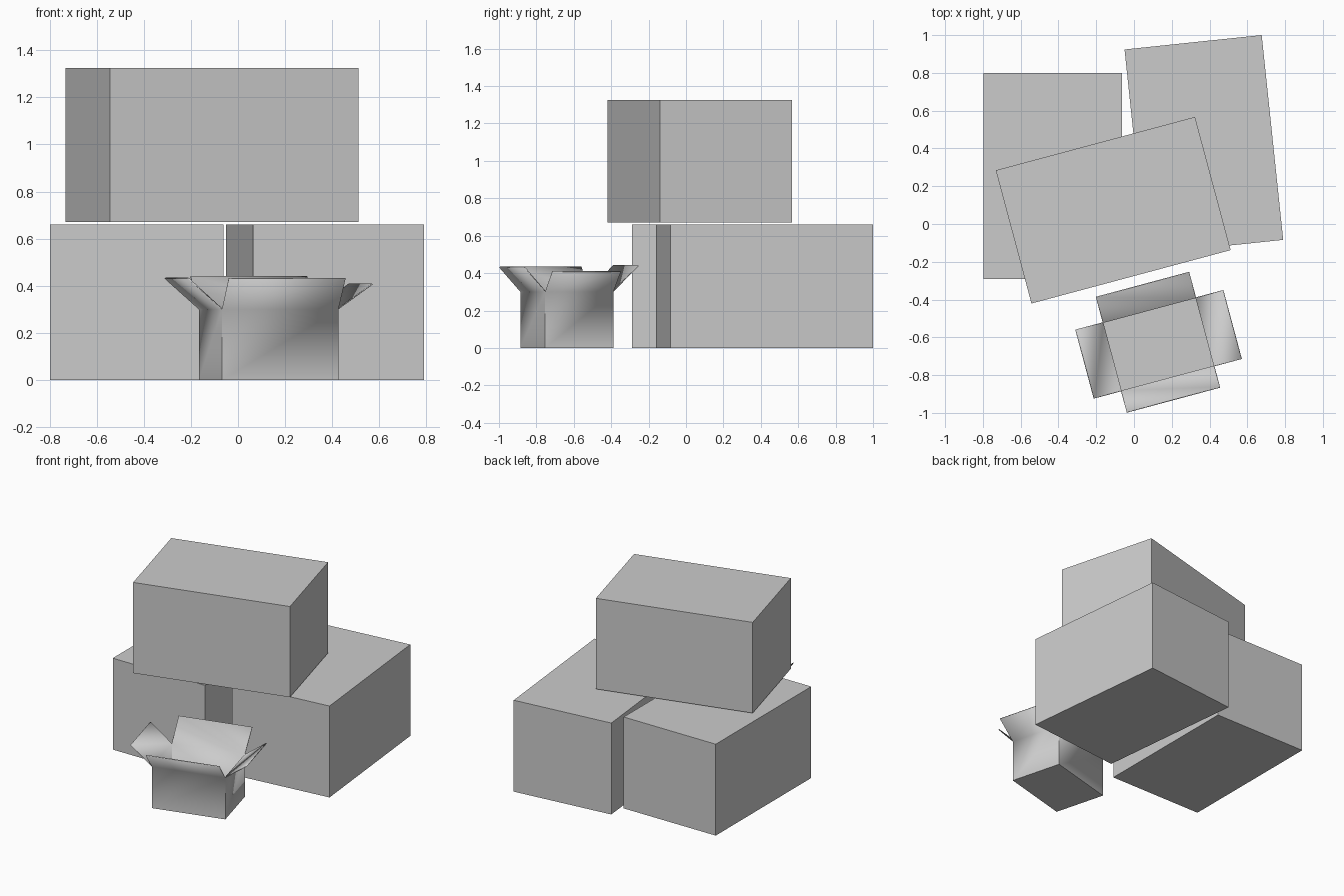
import bpy, bmesh
from math import radians
from mathutils import Matrix

if "Cube" in bpy.data.objects:
    bpy.data.objects.remove(bpy.data.objects["Cube"])


def finish(name, bm, loc, angle):
    mesh = bpy.data.meshes.new(name)
    bm.to_mesh(mesh)
    bm.free()
    ob = bpy.data.objects.new(name, mesh)
    bpy.context.collection.objects.link(ob)
    ob.location = loc
    ob.rotation_euler.z = radians(angle)
    return ob


def closed_box(name, loc, size, angle=0):
    bm = bmesh.new()
    bmesh.ops.create_cube(bm, size=1, matrix=Matrix.Diagonal((*size, 1)))
    return finish(name, bm, loc, angle)


# Three large closed boxes: two on the floor, one stacked across them
closed_box("left_box", (-0.43, 0.255, 0.33), (0.735, 1.09, 0.66))
closed_box("right_box", (0.37, 0.42, 0.33), (0.73, 1.09, 0.66), 6)
closed_box("top_box", (-0.11, 0.073, 0.9975), (1.092, 0.73, 0.655), 15)

# Small open box: floor and walls, then one flap folded out from each rim edge
w, d, h = 0.512, 0.378, 0.30
bm = bmesh.new()
corners = [(-w/2, -d/2), (w/2, -d/2), (w/2, d/2), (-w/2, d/2)]
low = [bm.verts.new((x, y, 0)) for x, y in corners]
rim = [bm.verts.new((x, y, h)) for x, y in corners]
bm.faces.new(low[::-1])
# outward direction, reach and rise of the front, right, back and left flaps
flaps = [(0, -1, 0.117, 0.13), (1, 0, 0.15, 0.105),
         (0, 1, 0.14, 0.138), (-1, 0, 0.15, 0.13)]
for i, (nx, ny, reach, rise) in enumerate(flaps):
    j = (i + 1) % 4
    bm.faces.new((low[i], low[j], rim[j], rim[i]))
    outer = [bm.verts.new((corners[k][0] + nx*reach, corners[k][1] + ny*reach, h + rise))
             for k in (j, i)]
    bm.faces.new((rim[i], rim[j], *outer))
box = finish("open_box_with_flaps", bm, (0.13, -0.637, 0), 15)

# Cardboard thickness, soft folds at the flap hinges
solid = box.modifiers.new("thickness", 'SOLIDIFY')
solid.thickness = 0.006
solid.offset = -1
bpy.context.view_layer.objects.active = box
box.select_set(True)
bpy.ops.object.shade_smooth_by_angle(angle=radians(62))
